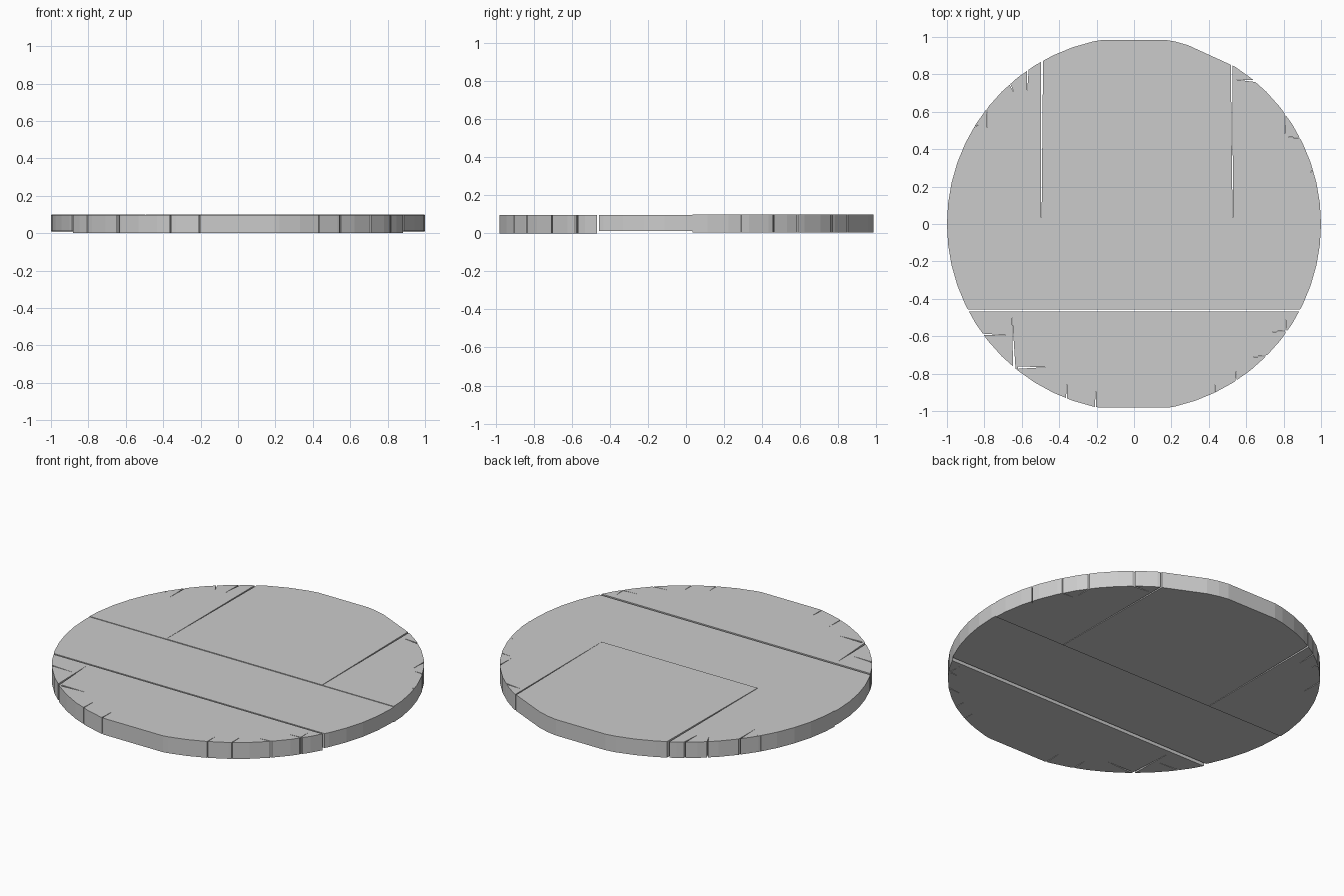
import bpy, bmesh, math
from mathutils import Vector

if "Cube" in bpy.data.objects:
    bpy.data.objects.remove(bpy.data.objects["Cube"])


def prism(bm, pts, z0, z1):
    lo = [bm.verts.new((x, y, z0)) for x, y in pts]
    hi = [bm.verts.new((x, y, z1)) for x, y in pts]
    n = len(pts)
    bm.faces.new(lo[::-1])
    bm.faces.new(hi)
    for i in range(n):
        j = (i + 1) % n
        bm.faces.new((lo[i], lo[j], hi[j], hi[i]))


def finish(bm, name):
    bmesh.ops.recalc_face_normals(bm, faces=bm.faces[:])
    me = bpy.data.meshes.new(name)
    bm.to_mesh(me)
    bm.free()
    ob = bpy.data.objects.new(name, me)
    bpy.context.collection.objects.link(ob)
    return ob


# Flattened ends shared by every slab: each line keeps its left side
ROUND_TRIM = [((1, .985), (-1, .985)), ((-1, -.98), (1, -.98)), ((.52, .85), (.33, .937))]


def slab(name, cuts, z0, z1):
    bm = bmesh.new()
    n = 56
    prism(bm, [(math.cos(2 * math.pi * i / n), math.sin(2 * math.pi * i / n))
               for i in range(n)], z0, z1)
    for a, b in ROUND_TRIM + cuts:
        d = Vector((b[0] - a[0], b[1] - a[1], 0))
        bmesh.ops.bisect_plane(bm, geom=bm.verts[:] + bm.edges[:] + bm.faces[:],
                               plane_co=(a[0], a[1], 0), plane_no=(d.y, -d.x, 0),
                               clear_outer=True)
        bmesh.ops.holes_fill(bm, edges=[e for e in bm.edges if e.is_boundary])
    return finish(bm, name)


# Wedge-shaped cracks: outer end, inner tip, width at the rim
def cut(ob, cracks):
    for i, (ax, ay, bx, by, w) in enumerate(cracks):
        a, b = Vector((ax, ay)), Vector((bx, by))
        d = (b - a).normalized()
        s = Vector((-d.y, d.x)) * w / 2
        bm = bmesh.new()
        prism(bm, [a + s, a - s, b], -.1, .2)
        cutter = finish(bm, f"{ob.name}_crack_cutter_{i}")
        cutter.hide_render = True
        cutter.hide_set(True)
        m = ob.modifiers.new("crack", "BOOLEAN")
        m.operation = "DIFFERENCE"
        m.solver = "EXACT"
        m.object = cutter


# Three back slabs, split by narrowing gaps
back = ((-1, .035), (1, .035))
left = slab("back_left_slab", [back, ((-.496, .035), (-.497, 1))], .005, .099)
mid = slab("back_middle_slab", [back, ((-.485, 1), (-.494, .035)),
                                ((.527, .035), (.516, 1))], .005, .1)
right = slab("back_right_slab", [back, ((.526, 1), (.529, .035))], .005, .099)

# Middle plank and front slab
slab("centre_plank", [((1, .034), (-1, .034)), ((-1, -.457), (1, -.457))], .011, .096)
front = slab("front_slab", [((1, -.468), (-1, -.468))], 0, .097)

# Rim cracks
cut(left, [(-.565, .88, -.572, .70, .012), (-.786, .68, -.783, .47, .009),
           (-.67, .76, -.64, .70, .008), (-.9, .5, -.83, .53, .007)])
cut(right, [(.70, .76, .535, .773, .014), (.81, .64, .806, .48, .009),
            (.92, .458, .815, .465, .007), (.98, .32, .94, .27, .006)])
cut(front, [(-.638, -.82, -.652, -.485, .015), (-.62, -.768, -.46, -.765, .012),
            (-.85, -.588, -.67, -.596, .01), (.815, -.64, .81, -.49, .008),
            (.86, -.568, .72, -.578, .007), (.76, -.70, .62, -.712, .009),
            (.548, -.89, .545, -.76, .01), (.433, -.95, .43, -.83, .008),
            (-.362, -.98, -.358, -.83, .008), (-.208, -1.02, -.203, -.87, .008)])
